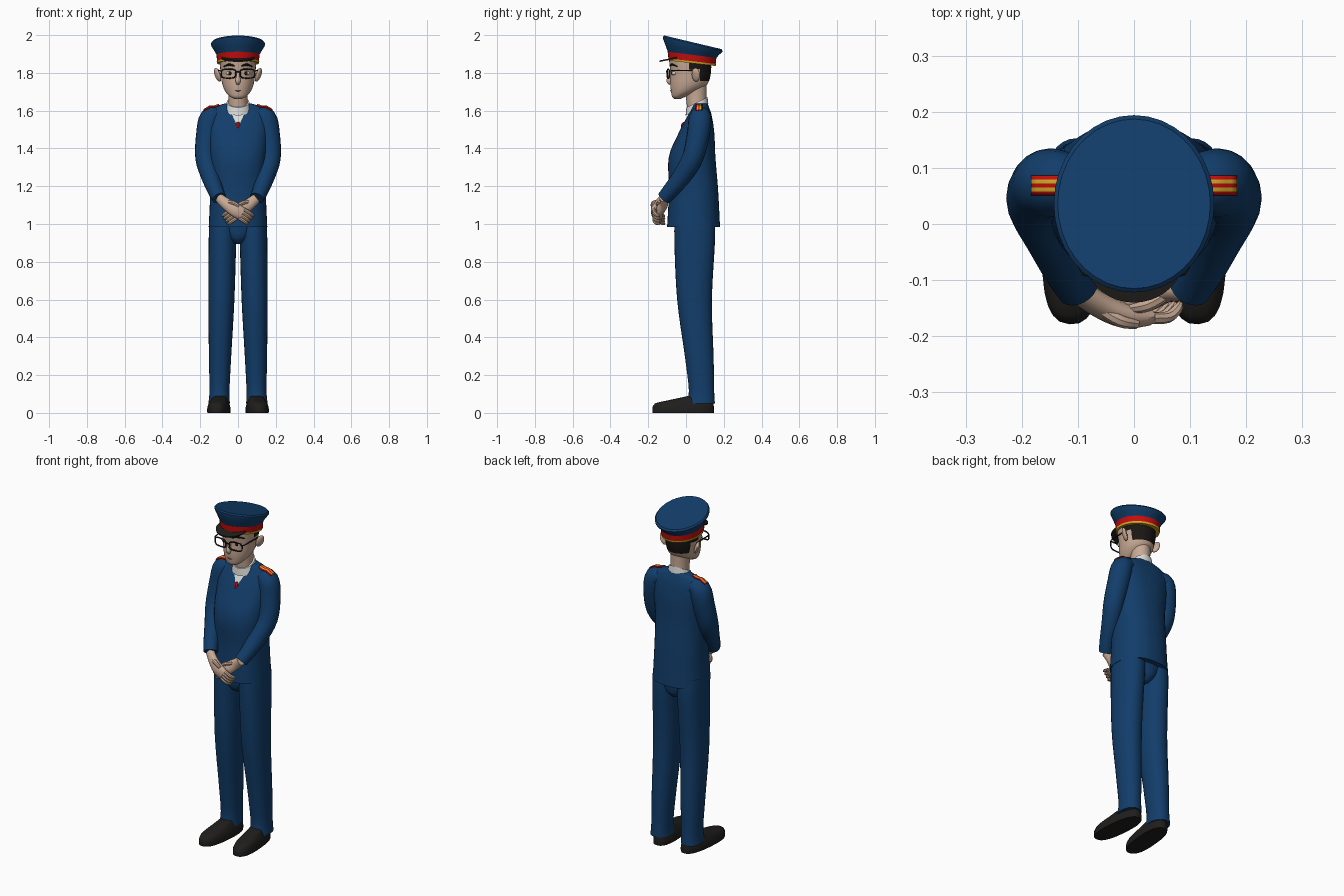
import bpy, bmesh, math
from mathutils import Vector
from mathutils.bvhtree import BVHTree

cube = bpy.data.objects.get("Cube")
if cube:
    bpy.data.objects.remove(cube)


def material(name, r, g, b):
    m = bpy.data.materials.new(name)
    m.use_nodes = True
    m.diffuse_color = (r, g, b, 1)
    bsdf = next(n for n in m.node_tree.nodes if n.type == 'BSDF_PRINCIPLED')
    bsdf.inputs['Base Color'].default_value = (r, g, b, 1)
    bsdf.inputs['Roughness'].default_value = 0.8
    return m


BLUE = material("uniform blue", .006, .047, .145)
BLACK = material("soft black", .014, .013, .012)
HAIR = material("dark hair", .01, .008, .007)
SKIN = material("skin", .58, .40, .30)
WHITE = material("shirt white", .72, .72, .70)
RED = material("band red", .56, .004, .004)
GOLD = material("braid gold", .68, .42, .02)
LIPS = material("lips", .36, .16, .13)


def finish(name, bm, *mats):
    bmesh.ops.recalc_face_normals(bm, faces=bm.faces)
    me = bpy.data.meshes.new(name)
    bm.to_mesh(me)
    bm.free()
    for m in mats:
        me.materials.append(m)
    ob = bpy.data.objects.new(name, me)
    bpy.context.collection.objects.link(ob)
    return ob


def resample(rows, k):
    """Catmull-Rom interpolation of the section rows."""
    out = []
    for i in range(len(rows) - 1):
        a, b, c, d = (rows[max(0, min(len(rows) - 1, j))] for j in range(i - 1, i + 3))
        for s in range(k):
            t = s / k
            out.append([.5 * (2 * q + (r - p) * t + (2 * p - 5 * q + 4 * r - u) * t * t
                              + (3 * q - p - 3 * r + u) * t ** 3)
                        for p, q, r, u in zip(a, b, c, d)])
    return out + [list(rows[-1])]


def sweep(name, rows, mat, flat=True, n=28, power=2.0, k=4):
    """Loft of oval sections (x, y, z, rx, ry, tilt), level or square to the path."""
    rows = resample([tuple(r) + (0,) * (6 - len(r)) for r in rows], k)
    bm, rings = bmesh.new(), []
    for i, (x, y, z, rx, ry, tilt) in enumerate(rows):
        u, v = Vector((1, 0, 0)), Vector((0, 1, tilt))
        if not flat:
            a, b = rows[max(i - 1, 0)], rows[min(i + 1, len(rows) - 1)]
            t = (Vector(b[:3]) - Vector(a[:3])).normalized()
            u = t.cross(Vector((0, 1, 0))).normalized()
            v = u.cross(t)
        ring = []
        for j in range(n):
            ang = 2 * math.pi * j / n
            c, s = (math.copysign(abs(f) ** (2 / power), f) for f in (math.cos(ang), math.sin(ang)))
            ring.append(bm.verts.new(Vector((x, y, z)) + u * rx * c + v * ry * s))
        rings.append(ring)
    for a, b in zip(rings, rings[1:]):
        for j in range(n):
            bm.faces.new((a[j], a[(j + 1) % n], b[(j + 1) % n], b[j]))
    bm.faces.new(rings[0])
    bm.faces.new(rings[-1])
    return finish(name, bm, mat)


def tube(name, rows, mat, n=12, k=4):
    return sweep(name, [r if len(r) > 4 else tuple(r) + (r[3],) for r in rows], mat, False, n, 2, k)


def paint(ob, planes, rule, mat):
    """Cut the mesh along planes, then colour the faces that meet the rule."""
    bm = bmesh.new()
    bm.from_mesh(ob.data)
    for co, no in planes:
        bmesh.ops.bisect_plane(bm, geom=bm.verts[:] + bm.edges[:] + bm.faces[:],
                               plane_co=co, plane_no=no, dist=1e-5)
    ob.data.materials.append(mat)
    for f in bm.faces:
        if rule(f.calc_center_median()):
            f.material_index = len(ob.data.materials) - 1
    bm.to_mesh(ob.data)
    bm.free()


def ball(name, loc, size, mat):
    bm = bmesh.new()
    bmesh.ops.create_uvsphere(bm, u_segments=16, v_segments=10, radius=1)
    for v in bm.verts:
        v.co = Vector(loc) + Vector(a * b for a, b in zip(v.co, size))
    return finish(name, bm, mat)


def wire(name, pts, r, mat, closed=False):
    cu = bpy.data.curves.new(name, 'CURVE')
    cu.dimensions, cu.bevel_depth, cu.bevel_resolution = '3D', r, 1
    sp = cu.splines.new('POLY')
    sp.points.add(len(pts) - 1)
    for p, co in zip(sp.points, pts):
        p.co = (*co, 1)
    sp.use_cyclic_u = closed
    cu.materials.append(mat)
    bpy.context.collection.objects.link(bpy.data.objects.new(name, cu))


# Jacket body with the shirt opening cut into its front
jacket = sweep("jacket", [
    (0, .04, .985, .155, .14), (0, .04, 1.18, .147, .13), (0, .032, 1.35, .15, .124),
    (0, .055, 1.48, .158, .095), (0, .072, 1.57, .16, .065), (0, .077, 1.615, .135, .046),
    (0, .075, 1.638, .07, .04)], BLUE, n=36, power=2.3)
tip = (0, 0, 1.51)
paint(jacket, [(tip, (.12, 0, -.055)), (tip, (-.12, 0, -.055)), ((0, .06, 0), (0, 1, 0))],
      lambda c: abs(c.x) * .12 < .055 * (c.z - 1.51) and c.y < .06, WHITE)
sweep("tie_knot", [(0, -.015, 1.495, .004, .012), (0, -.012, 1.525, .014, .014),
                   (0, -.006, 1.54, .007, .01)], RED, n=8, k=2)
sweep("shirt_collar", [(0, .058, 1.605, .07, .06, .5), (0, .058, 1.645, .06, .056, .5)], WHITE, k=1)
sweep("neck", [(0, .062, 1.58, .054, .052), (0, .055, 1.66, .05, .054),
               (0, .05, 1.76, .055, .06)], SKIN)
sweep("hips", [(0, .045, .895, .025, .07), (0, .045, .93, .08, .1),
               (0, .045, 1.01, .148, .108)], BLUE)

for s, side in ((1, "left"), (-1, "right")):
    # Sleeve
    sleeve = tube(side + "_sleeve", [
        (s * .09, .078, 1.57, .042), (s * .142, .075, 1.56, .06), (s * .162, .065, 1.47, .06),
        (s * .17, .035, 1.35, .056), (s * .146, -.02, 1.255, .05), (s * .12, -.08, 1.18, .042),
        (s * .1, -.115, 1.138, .038)], BLUE, n=20)
    # Trouser leg
    sweep(side + "_leg", [
        (s * .078, .046, 1.03, .074, .104), (s * .082, .046, .92, .073, .108),
        (s * .088, .045, .6, .069, .092), (s * .095, .07, .3, .059, .076),
        (s * .098, .082, .12, .053, .067), (s * .1, .078, .05, .057, .075)], BLUE, power=2.2)
    # Shoe, toe turned slightly outward
    shoe = sweep(side + "_shoe", [
        (0, -.015, 0, .058, .163), (0, -.015, .022, .059, .164), (0, -.01, .05, .052, .155),
        (0, .02, .066, .044, .118), (0, .075, .09, .036, .06)], BLACK, power=2.5, k=2)
    shoe.location.x = s * .1
    shoe.rotation_euler.z = s * math.radians(5)

    # Clasped hand, the right one lying over the left
    dy = .028 if s > 0 else 0
    tube(side + "_palm", [(s * .1, -.118, 1.138, .025, .022), (s * .06, -.145 + dy, 1.105, .031, .022),
                          (s * .015, -.164 + dy, 1.075, .037, .022),
                          (s * -.022, -.166 + dy, 1.053, .034, .016)], SKIN, n=16)
    for i in range(4):
        o = (i - 1.5) * .018
        x, z = .018 + .55 * o, 1.055 + .8 * o
        tube(f"{side}_finger_{i + 1}", [
            (-s * x, -.168 + dy, z, .0105), (-s * (x + .028), -.166 + dy, z - .018, .0105),
            (-s * (x + .044), -.152 + dy, z - .03, .0095), (-s * (x + .05), -.14 + dy, z - .035, .005)],
            SKIN, n=8, k=3)
    tube(side + "_thumb", [(s * .06, -.15 + dy, 1.115, .012), (s * .025, -.172 + dy, 1.112, .012),
                           (-s * .005, -.178 + dy, 1.095, .009)], SKIN, n=8)

    # Striped shoulder tab laid on the shoulder surface
    trees = [BVHTree.FromPolygons([v.co for v in o.data.vertices], [p.vertices for p in o.data.polygons])
             for o in (jacket, sleeve)]
    bm = bmesh.new()
    grid = []
    for i in range(9):
        for j in range(6):
            x, y = s * (.1 + .082 * i / 8), .052 + .034 * j / 5
            hits = [t.ray_cast(Vector((x, y, 3)), Vector((0, 0, -1)))[0] for t in trees]
            grid.append(bm.verts.new((x, y, max(h.z for h in hits if h) + .004)))
    for i in range(8):
        for j in range(5):
            a = i * 6 + j
            f = bm.faces.new((grid[a], grid[a + 6], grid[a + 7], grid[a + 1]))
            f.material_index = j % 2
    tab = finish(side + "_shoulder_tab", bm, RED, GOLD)
    solid = tab.modifiers.new("thickness", 'SOLIDIFY')
    solid.thickness, solid.offset = .006, 0

    # Ear, eye and brow
    ear = ball(side + "_ear", (0, 0, 0), (.012, .024, .038), SKIN)
    ear.location, ear.rotation_euler = (s * .108, .052, 1.79), (-.15, s * .3, -s * .5)
    ball(side + "_eye", (s * .043, -.061, 1.798), (.02, .015, .011), WHITE)
    ball(side + "_iris", (s * .043, -.071, 1.798), (.009, .008, .0095), HAIR)
    tube(side + "_brow", [(s * .016, -.083, 1.836, .004), (s * .045, -.074, 1.844, .006),
                          (s * .076, -.046, 1.833, .003)], HAIR, n=8)
    # Spectacle rim and temple
    rim = []
    for i in range(20):
        c, d = math.cos(math.pi * i / 10), math.sin(math.pi * i / 10)
        rim.append((s * (.05 + .039 * math.copysign(abs(c) ** .6, c)), -.1 + .012 * (1 + c) / 2,
                    1.796 + .024 * math.copysign(abs(d) ** .6, d)))
    wire(side + "_spectacle_rim", rim, .004, BLACK, True)
    wire(side + "_spectacle_temple", [(s * .088, -.09, 1.808), (s * .098, -.075, 1.812),
                                      (s * .104, .05, 1.814)], .0035, BLACK)
wire("spectacle_bridge", [(-.013, -.1, 1.803), (0, -.103, 1.807), (.013, -.1, 1.803)], .004, BLACK)

# Head with painted hair behind the ears and short sideburns
head = sweep("head", [
    (0, -.045, 1.663, .022, .018), (0, -.037, 1.675, .043, .037), (0, -.01, 1.70, .066, .069),
    (0, .015, 1.74, .083, .098), (0, .025, 1.80, .092, .107), (0, .022, 1.86, .096, .111),
    (0, .022, 1.9, .094, .11)], SKIN, n=36)
Y, Z = (0, 1, 0), (0, 0, 1)
paint(head, [((0, .075, 0), Y), ((0, .015, 0), Y), ((0, 0, 1.757), Z), ((0, 0, 1.82), Z)],
      lambda c: (c.y > .075 and c.z > 1.757) or (c.y > .015 and c.z > 1.82), HAIR)
tube("nose", [(0, -.074, 1.815, .008), (0, -.084, 1.785, .01), (0, -.09, 1.757, .014),
              (0, -.08, 1.742, .008)], SKIN)
tube("mouth", [(-.026, -.071, 1.709, .002), (0, -.08, 1.706, .004), (.026, -.071, 1.709, .002)],
     LIPS, n=8)

# Peaked cap
sweep("cap_crown", [(0, .032, 1.89, .11, .126, -.125), (0, .033, 1.918, .126, .14, -.17),
                    (0, .035, 1.946, .142, .157, -.23), (0, .036, 1.954, .143, .158, -.238),
                    (0, .036, 1.962, .136, .151, -.238)], BLUE, n=36, k=1)
sweep("cap_band", [(0, .032, 1.86, .111, .125, -.115), (0, .032, 1.896, .114, .129, -.125)],
      RED, n=36, k=1)
sweep("cap_braid", [(0, .032, 1.851, .111, .125, -.115), (0, .032, 1.862, .113, .127, -.115)],
      GOLD, n=36, k=1)
sweep("cap_visor", [(0, -.06, 1.874, .086, .079, .2), (0, -.06, 1.882, .088, .08, .2)],
      BLACK, n=36, k=1)

# Smooth shading with crisp edges
bpy.ops.object.select_all(action='DESELECT')
for ob in bpy.context.collection.objects:
    if ob.type == 'MESH':
        ob.select_set(True)
        bpy.context.view_layer.objects.active = ob
bpy.ops.object.shade_smooth_by_angle(angle=math.radians(40))
